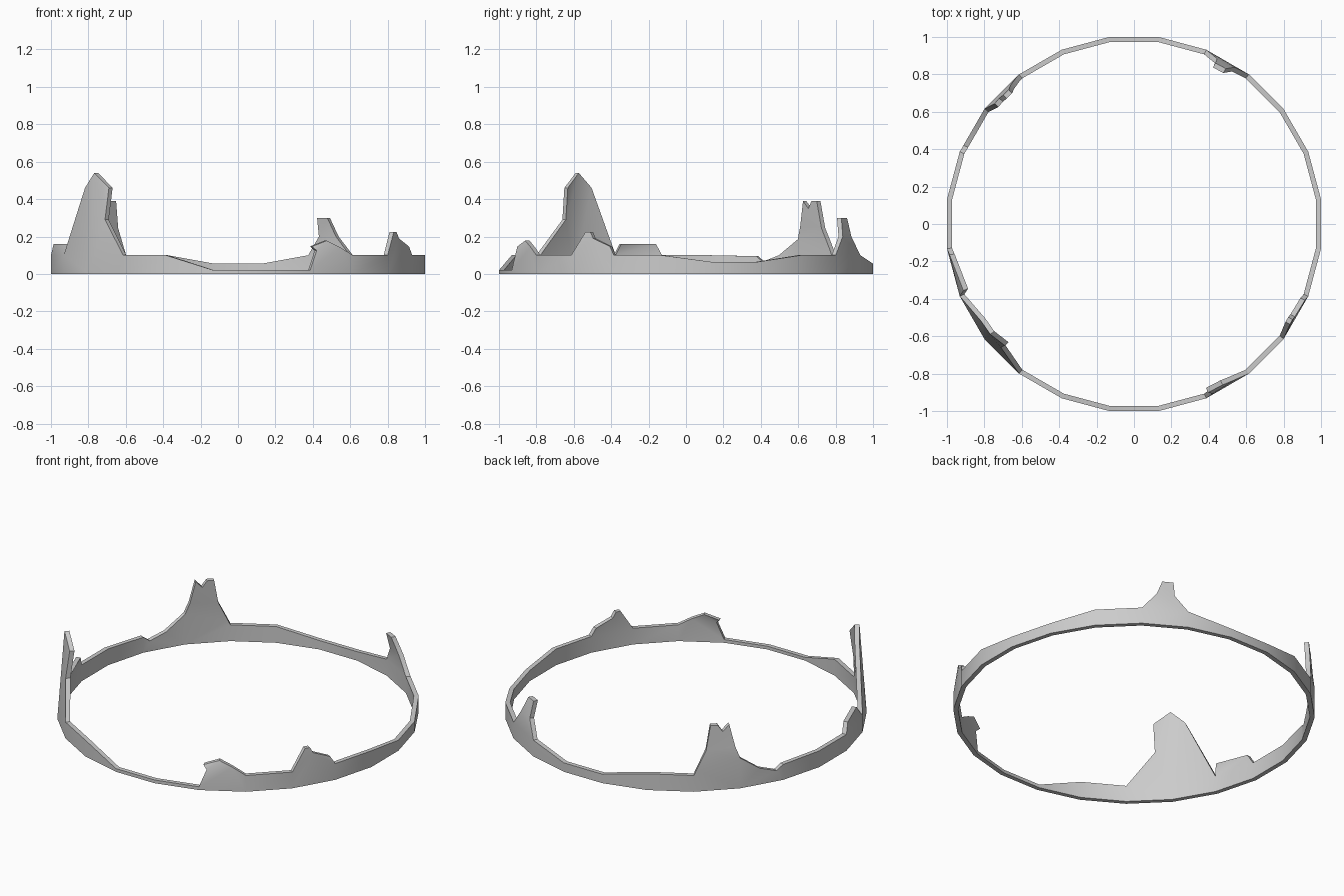
import bpy, bmesh
from math import sin, cos, radians, floor

if "Cube" in bpy.data.objects:
    bpy.data.objects.remove(bpy.data.objects["Cube"])

SIDES = 24
STEP = 360 / SIDES
APOTHEM = 1.0
THICK = 0.027

# rim height at each of the 24 corners, counter-clockwise from 7.5 degrees
rim = [.065, .065, .1, .1, .1, .055, .055, .1, .1, .185, .095, .1,
       .1, .1, .54, .1, .1, .02, .02, .02, .1, .1, .1, .1]
corner_inset = {14: .04}

# broken shards on the rim: (angle, height, inward lean)
shards = {
    "back_right": [(57.3, .2, .005), (59.4, .3, .035), (63.2, .3, .037), (63.3, .2, .012)],
    "back_left": [(128.3, .13, 0), (131.5, .245, .008), (133, .39, .018), (135.4, .39, .018),
                  (137, .35, .015), (139.2, .39, .018), (141, .255, .008)],
    "left_notch": [(149.3, .1, 0), (155.2, .065, 0)],
    "left": [(189.5, .16, .005), (201.3, .16, .027)],
    "front_left": [(212.4, .46, .032), (223.3, .46, .052), (222.9, .29, .03)],
    "front_hook": [(294.9, .125, .004), (293.7, .147, .022), (298.9, .178, .018), (303.3, .143, .008)],
    "right": [(327.2, .225, .01), (328.9, .225, .01), (330, .19, .007), (336, .147, .005)],
}


def place(angle, z, inset, panel):
    """Point on the flat outer side of one panel, moved inward by inset."""
    mid = (panel + 1) * STEP
    r = APOTHEM / cos(radians(angle - mid)) - inset
    return (r * cos(radians(angle)), r * sin(radians(angle)), z)


def corner(k):
    return (STEP * (k + .5), rim[k % SIDES], corner_inset.get(k % SIDES, 0))


# split the shard outlines among the panels
panel_points = {k: [] for k in range(SIDES)}
for pts in shards.values():
    for p in pts:
        panel_points[floor((p[0] - STEP / 2) / STEP)].append(p)

bm = bmesh.new()
for k in range(SIDES):
    a, b = corner(k), corner(k + 1)
    top = [a] + panel_points[k] + [b]
    outline = [(a[0], 0, 0), (b[0], 0, 0)] + top[::-1]
    outer = [bm.verts.new(place(t, z, i, k)) for t, z, i in outline]
    inner = [bm.verts.new(place(t, z, i + THICK, k)) for t, z, i in outline]
    bm.faces.new(outer)
    bm.faces.new(inner[::-1])
    # bottom and broken upper edge; the shared panel ends stay open
    n = len(outline)
    for j in range(n):
        if j in (1, n - 1):
            continue
        m = (j + 1) % n
        bm.faces.new((outer[j], inner[j], inner[m], outer[m]))

bmesh.ops.remove_doubles(bm, verts=bm.verts, dist=.0005)
bmesh.ops.triangulate(bm, faces=[f for f in bm.faces if len(f.verts) > 4])
bmesh.ops.recalc_face_normals(bm, faces=bm.faces)
mesh = bpy.data.meshes.new("jagged_ring")
bm.to_mesh(mesh)
bm.free()
ring = bpy.data.objects.new("jagged_ring", mesh)
bpy.context.collection.objects.link(ring)

# soft shading around the wall, crisp rim edges
bpy.context.view_layer.objects.active = ring
ring.select_set(True)
bpy.ops.object.shade_smooth_by_angle(angle=radians(30))
